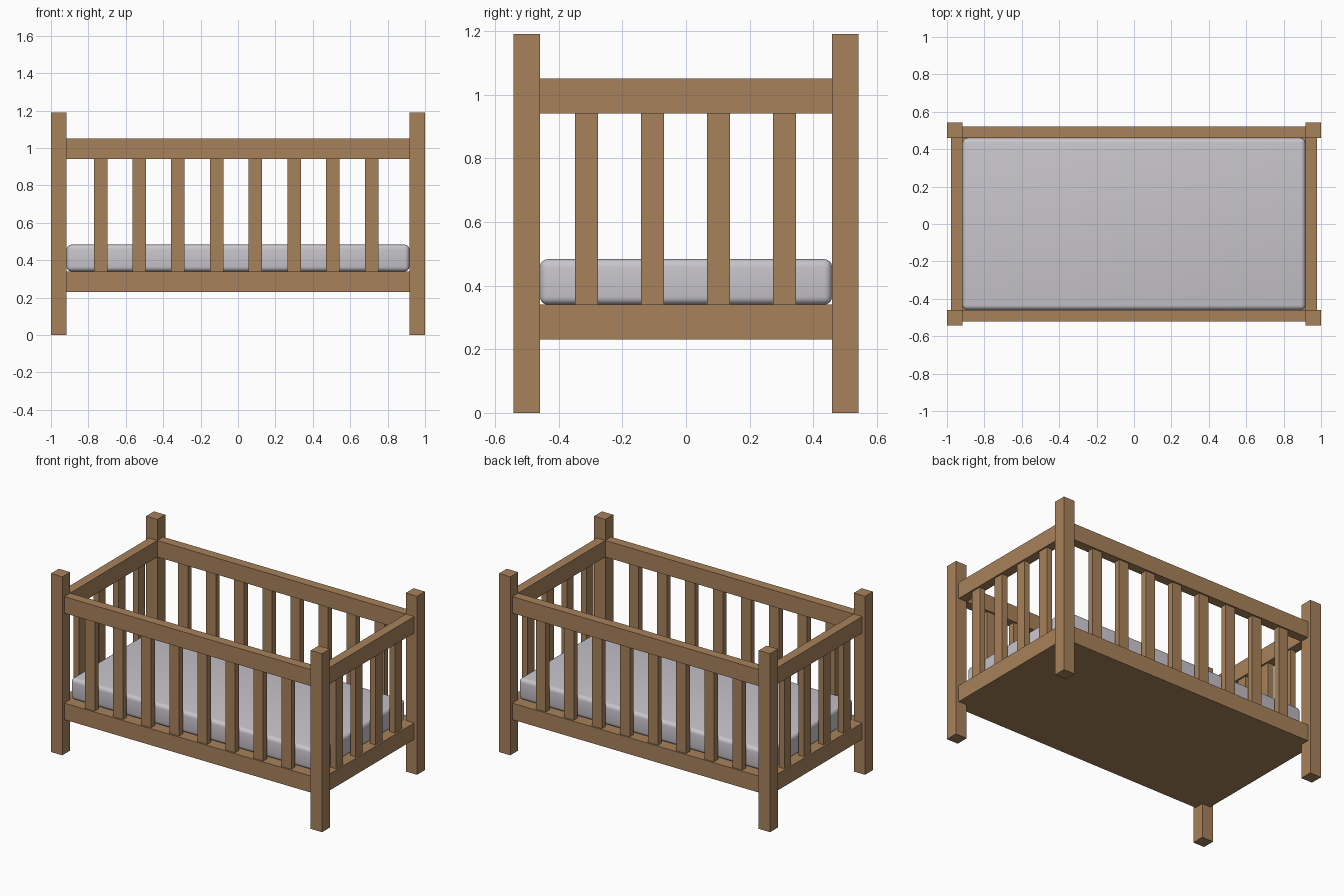
import bpy
import math

if "Cube" in bpy.data.objects:
    bpy.data.objects.remove(bpy.data.objects["Cube"])


def material(name, rgb):
    m = bpy.data.materials.new(name)
    m.diffuse_color = (*rgb, 1.0)
    m.use_nodes = True
    m.node_tree.nodes["Principled BSDF"].inputs["Base Color"].default_value = m.diffuse_color
    return m


WOOD = material("oak wood", (0.39, 0.225, 0.105))
CLOTH = material("pale grey fabric", (0.58, 0.56, 0.60))


def box(name, lo, hi, mat):
    size = [b - a for a, b in zip(lo, hi)]
    mid = [(a + b) / 2 for a, b in zip(lo, hi)]
    bpy.ops.mesh.primitive_cube_add(size=1, location=mid)
    ob = bpy.context.object
    ob.name = name
    ob.scale = size
    bpy.ops.object.transform_apply(location=False, rotation=False, scale=True)
    ob.data.materials.append(mat)
    return ob


IX, IY = 0.9165, 0.459      # inner faces of posts and rails
OX, OY = 1.0, 0.5425        # outer faces of posts
T = 0.062                   # rail thickness
RAILS = {"lower": (0.23, 0.34), "upper": (0.94, 1.05)}
SW, SD = 0.036, 0.02        # slat half width, half depth


def span(s, a, b):
    return sorted((s * a, s * b))


# corner posts
for sx, nx in ((-1, "left"), (1, "right")):
    for sy, ny in ((-1, "front"), (1, "back")):
        x, y = span(sx, IX, OX), span(sy, IY, OY)
        box(f"{ny}_{nx}_post", (x[0], y[0], 0), (x[1], y[1], 1.19), WOOD)

# front and back: rails and slats
for s, n in ((-1, "front"), (1, "back")):
    y = span(s, IY, IY + T)
    for level, (z0, z1) in RAILS.items():
        box(f"{n}_{level}_rail", (-IX, y[0], z0), (IX, y[1], z1), WOOD)
    c = s * (IY + T / 2)
    for i in range(8):
        x = -0.735 + i * 0.207
        box(f"{n}_slat_{i + 1}", (x - SW, c - SD, 0.34), (x + SW, c + SD, 0.94), WOOD)

# left and right: rails and slats
for s, n in ((-1, "left"), (1, "right")):
    x = span(s, IX, IX + T)
    for level, (z0, z1) in RAILS.items():
        box(f"{n}_{level}_rail", (x[0], -IY, z0), (x[1], IY, z1), WOOD)
    c = s * (IX + T / 2)
    for i in range(4):
        y = -0.313 + i * 0.2077
        box(f"{n}_slat_{i + 1}", (c - SD, y - SW, 0.34), (c + SD, y + SW, 0.94), WOOD)

# solid bed base, flush with the lower rails
box("bed_base", (-IX, -IY, 0.23), (IX, IY, 0.34), WOOD)

# rounded mattress
mattress = box("mattress", (-IX, -IY, 0.34), (IX, IY, 0.483), CLOTH)
bev = mattress.modifiers.new("rounded edges", "BEVEL")
bev.width = 0.025
bev.segments = 4
bpy.ops.object.modifier_apply(modifier=bev.name)
bpy.ops.object.shade_smooth_by_angle(angle=math.radians(40))
